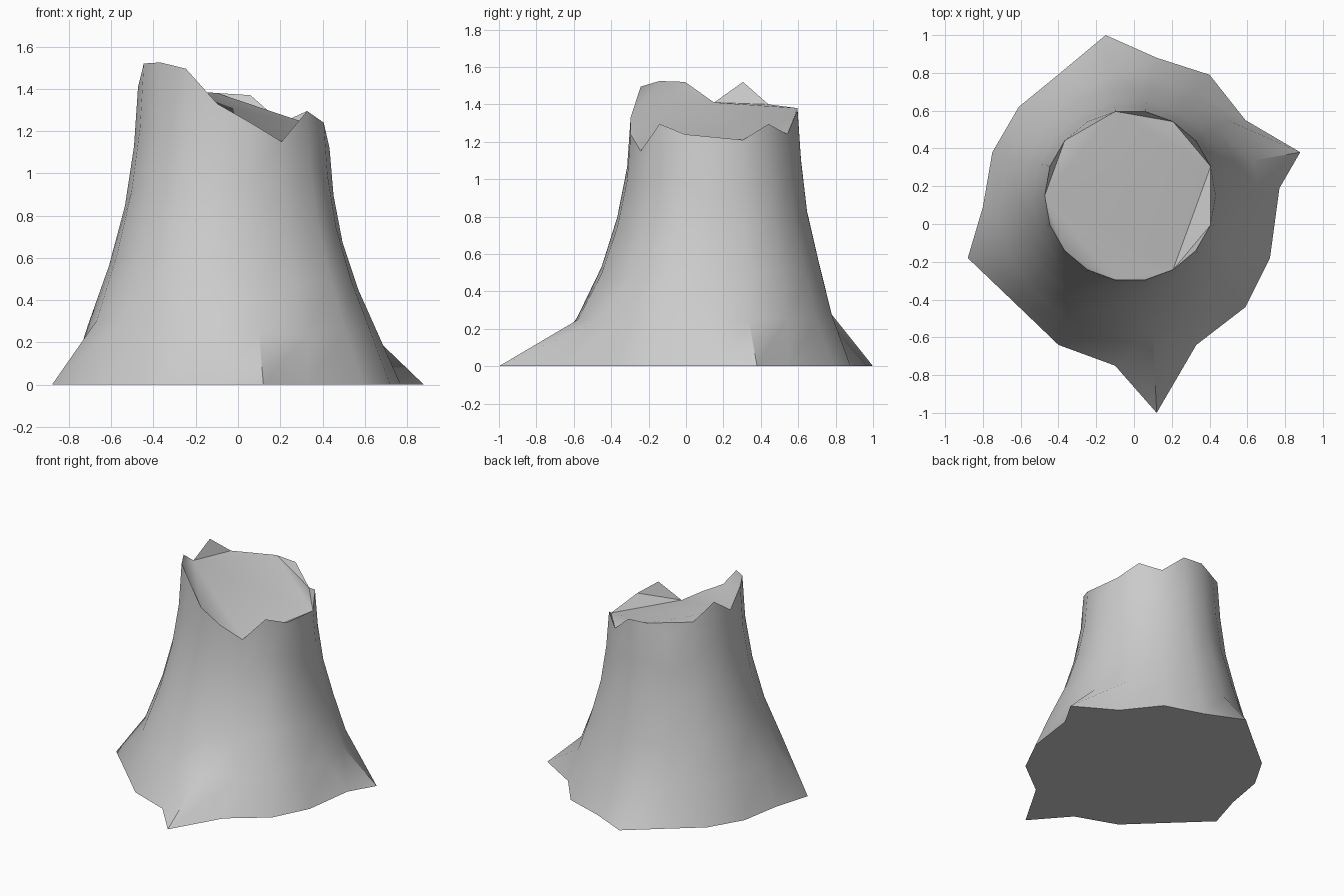
import bpy, bmesh, math

if "Cube" in bpy.data.objects:
    bpy.data.objects.remove(bpy.data.objects["Cube"])

N = 18  # sides, one column every 20 degrees counter-clockwise from +x

# root outline on the ground
roots = [(.77, .19), (.88, .38), (.59, .55), (.40, .79), (.12, .88), (-.15, 1.0),
         (-.39, .80), (-.61, .62), (-.75, .38), (-.80, .09), (-.88, -.18),
         (-.65, -.40), (-.40, -.64), (-.10, -.75), (.12, -1.0), (.33, -.64),
         (.59, -.44), (.72, -.18)]

# jagged height of the broken rim, column by column
rim = [1.12, 1.21, 1.295, 1.24, 1.37, 1.38, 1.30, 1.40, 1.52, 1.41,
       1.52, 1.525, 1.495, 1.33, 1.24, 1.15, 1.295, 1.24]

# trunk rings: fraction of rim height, centre y, radius
rings = [(.2, .10, .69), (.4, .13, .59), (.6, .14, .515), (.8, .15, .472), (1, .15, .453)]

bm = bmesh.new()
levels = [[bm.verts.new((x, y, 0)) for x, y in roots]]
for frac, cy, r in rings:
    levels.append([bm.verts.new((-.02 + r * math.cos(math.tau * i / N),
                                 cy + r * math.sin(math.tau * i / N),
                                 frac * rim[i])) for i in range(N)])

# bark
for low, high in zip(levels, levels[1:]):
    for i in range(N):
        j = (i + 1) % N
        bm.faces.new((low[i], low[j], high[j], high[i])).smooth = True

# underside
bm.faces.new(levels[0][::-1])

# broken top: clip ears off the rim, then fill the middle
top = levels[-1]
ears = [(i, i + 1, i + 2) for i in range(1, N, 2)]
ears += [(1, 3, 5), (5, 7, 9), (9, 11, 13), (15, 17, 1), (1, 5, 9), (9, 13, 15), (1, 9, 15)]
for tri in ears:
    bm.faces.new([top[i % N] for i in tri]).smooth = True

bmesh.ops.recalc_face_normals(bm, faces=bm.faces)
mesh = bpy.data.meshes.new("tree_stump")
bm.to_mesh(mesh)
bm.free()
stump = bpy.data.objects.new("tree_stump", mesh)
bpy.context.collection.objects.link(stump)

# keep the rim and ground edges crisp
bpy.context.view_layer.objects.active = stump
stump.select_set(True)
bpy.ops.object.shade_smooth_by_angle(angle=math.radians(45))
